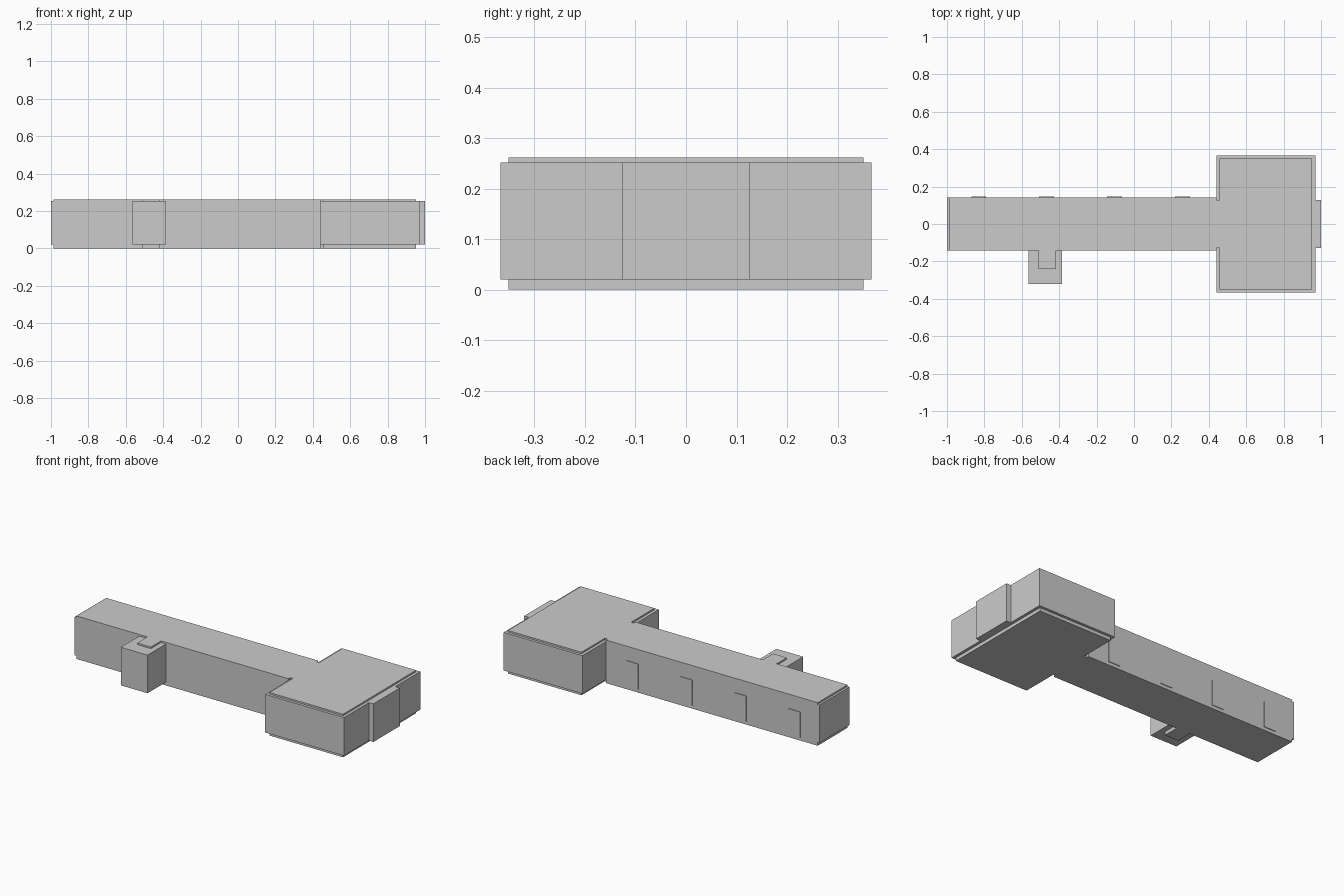
import bpy
import bmesh

default = bpy.data.objects.get("Cube")
if default:
    bpy.data.objects.remove(default, do_unlink=True)

# Single plain grey
grey = bpy.data.materials.new("plain_grey")
grey.use_nodes = True
colour = (0.6, 0.6, 0.6, 1.0)
grey.diffuse_color = colour
grey.node_tree.nodes["Principled BSDF"].inputs["Base Color"].default_value = colour

HEIGHT = 0.262
WALL_LOW, WALL_HIGH = 0.02, 0.252
HALF_HALL = 0.143
HALF_DOORWAY = 0.127


def prism(name, outline, low, high):
    """Extrude a plan outline from low to high."""
    bm = bmesh.new()
    base = bm.faces.new([bm.verts.new((x, y, low)) for x, y in outline])
    top = bmesh.ops.extrude_face_region(bm, geom=[base])["geom"]
    verts = [v for v in top if isinstance(v, bmesh.types.BMVert)]
    bmesh.ops.translate(bm, verts=verts, vec=(0, 0, high - low))
    bmesh.ops.recalc_face_normals(bm, faces=bm.faces)
    mesh = bpy.data.meshes.new(name)
    bm.to_mesh(mesh)
    bm.free()
    mesh.materials.append(grey)
    obj = bpy.data.objects.new(name, mesh)
    bpy.context.collection.objects.link(obj)
    return obj


def block(name, x0, x1, y0, y1, low=WALL_LOW, high=WALL_HIGH):
    return prism(name, [(x0, y0), (x1, y0), (x1, y1), (x0, y1)], low, high)


# Hall, room and alcove share one full-height floor plan
front_side = [
    (-0.987, -HALF_HALL), (-0.51, -HALF_HALL),
    (-0.51, -0.24), (-0.418, -0.24), (-0.418, -HALF_HALL),
]
room_side = [(0.44, -HALF_HALL), (0.44, -HALF_DOORWAY),
             (0.458, -HALF_DOORWAY), (0.458, -0.351), (0.953, -0.351)]
back_side = [(x, -y) for x, y in reversed(room_side)]
plan = front_side + room_side + back_side + [(-0.987, HALF_HALL)]
prism("hall_and_room_core", plan, 0, HEIGHT)

# Outer walls, set back from floor and ceiling
block("room_walls", 0.44, 0.97, -0.367, 0.367)
block("room_end_doorway", 0.95, 1.0, -HALF_DOORWAY, HALF_DOORWAY)
block("hall_end_wall", -1.0, -0.95, -HALF_HALL, HALF_HALL)
block("alcove_walls", -0.565, -0.385, -0.32, -0.13)

# Thin door plates along the back of the hall
for i in range(4):
    centre = -0.83 + 0.363 * i
    block(f"back_door_{i + 1}", centre - 0.04, centre + 0.04,
          HALF_HALL - 0.002, HALF_HALL + 0.004, WALL_LOW, 0.175)
